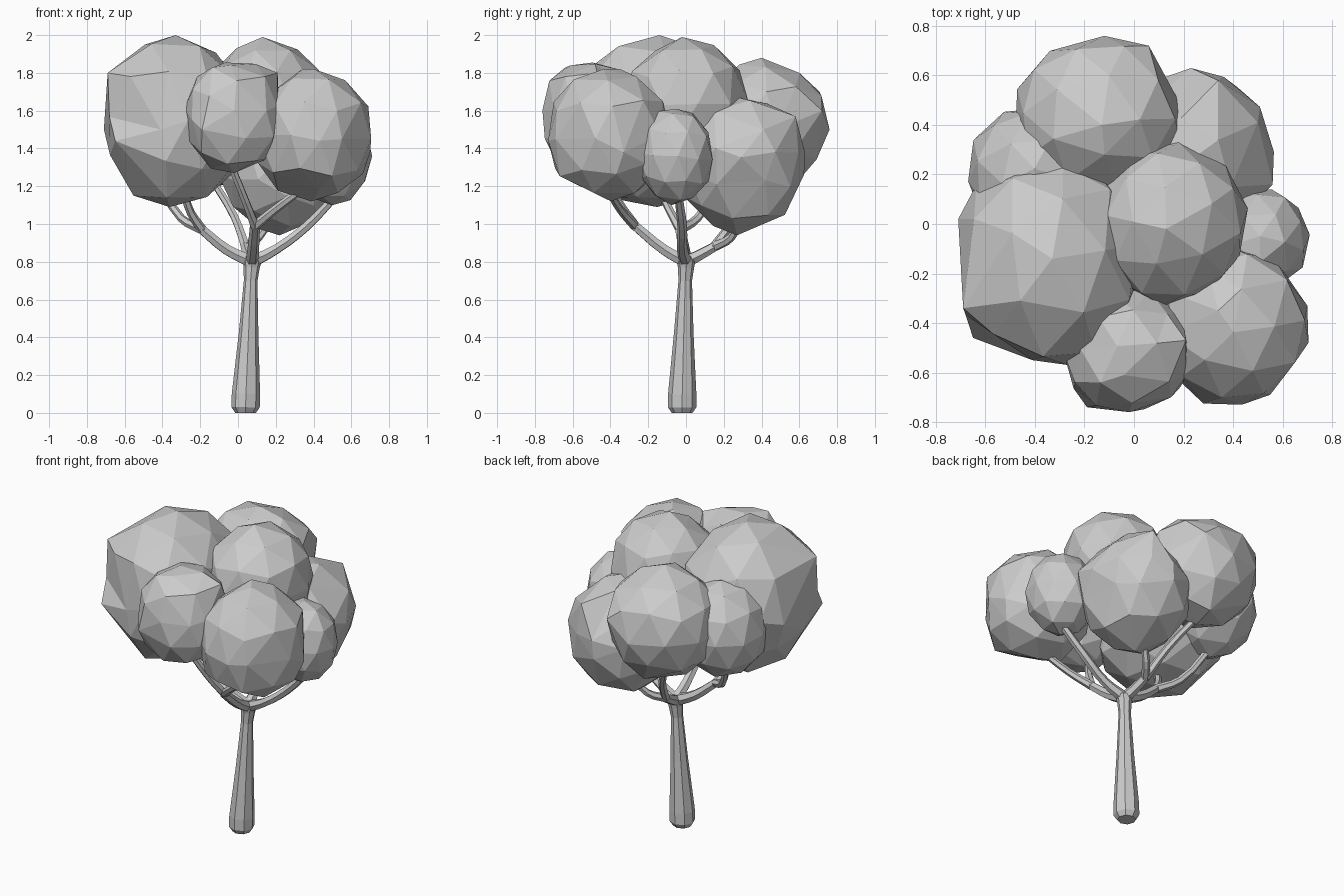
import bpy, bmesh, random
from mathutils import Euler, Vector

random.seed(11)
if "Cube" in bpy.data.objects:
    bpy.data.objects.remove(bpy.data.objects["Cube"], do_unlink=True)

# One plain grey for the whole tree
grey = bpy.data.materials.new("plain_grey")
grey.use_nodes = True
colour = (0.6, 0.6, 0.6, 1)
grey.diffuse_color = colour
grey.node_tree.nodes["Principled BSDF"].inputs["Base Color"].default_value = colour


def add_object(name, mesh):
    mesh.materials.clear()
    mesh.materials.append(grey)
    obj = bpy.data.objects.new(name, mesh)
    bpy.context.collection.objects.link(obj)


def leaf_clump(name, centre, size, fullness, tilt, corners=()):
    """Uneven faceted ball fitted to its half sizes, with a few set corners."""
    bm = bmesh.new()
    bmesh.ops.create_icosphere(bm, subdivisions=2, radius=1)
    turn = Euler((*tilt, random.uniform(0, 6))).to_matrix()
    for v in bm.verts:
        v.co = turn @ v.co
        v.co /= sum(abs(c) ** fullness for c in v.co) ** (1 / fullness)
        for axis in range(3):
            v.co[axis] += random.uniform(-.03, .03)
    for axis in range(3):
        low = min(v.co[axis] for v in bm.verts)
        high = max(v.co[axis] for v in bm.verts)
        for v in bm.verts:
            unit = (v.co[axis] - low) / (high - low) * 2 - 1
            v.co[axis] = centre[axis] + unit * size[axis]
    # Pull the nearest free point of the ball to each corner
    free = list(bm.verts)
    for corner in map(Vector, corners):
        nearest = min(free, key=lambda v: (v.co - corner).length)
        nearest.co = corner
        free.remove(nearest)
    mesh = bpy.data.meshes.new(name)
    bm.to_mesh(mesh)
    bm.free()
    add_object(name, mesh)


def limb(name, points, radii, sides_level=1, smooth_path=True):
    """Tapered faceted tube along a path."""
    curve = bpy.data.curves.new(name + "_path", "CURVE")
    curve.dimensions = "3D"
    curve.bevel_depth = 1
    curve.bevel_resolution = sides_level
    curve.use_fill_caps = True
    if smooth_path:
        spline = curve.splines.new("BEZIER")
        spline.bezier_points.add(len(points) - 1)
        spline.resolution_u = 3
        for p, co, r in zip(spline.bezier_points, points, radii):
            p.co, p.radius = co, r
            p.handle_left_type = p.handle_right_type = "AUTO"
    else:
        spline = curve.splines.new("POLY")
        spline.points.add(len(points) - 1)
        for p, co, r in zip(spline.points, points, radii):
            p.co, p.radius = (*co, 1), r
    spline.use_smooth = False
    helper = bpy.data.objects.new(name + "_path", curve)
    bpy.context.collection.objects.link(helper)
    bpy.context.view_layer.update()
    graph = bpy.context.evaluated_depsgraph_get()
    mesh = bpy.data.meshes.new_from_object(helper.evaluated_get(graph))
    bpy.data.objects.remove(helper, do_unlink=True)
    add_object(name, mesh)


# Trunk, flared at the foot and swollen at the fork
limb("trunk",
     [(.04, -.02, 0), (.04, -.02, .03), (.042, -.02, .1), (.056, -.012, .42),
      (.067, -.004, .7), (.072, 0, .77), (.075, 0, .805), (.075, 0, .83)],
     [.055, .075, .075, .052, .036, .043, .05, .03], sides_level=2, smooth_path=False)

# Branches, each from the fork of the trunk or of a larger branch
fork = (.073, 0, .8)
front_fork = (.09, -.27, .99)
left_fork = (-.19, -.03, .97)
back_fork = (.04, .15, .88)
thick, thin = [.036, .031, .027], [.026, .022, .02]
limb("front_branch", [fork, (.08, -.11, .86), front_fork], thick)
limb("front_twig", [front_fork, (.04, -.36, 1.12), (-.04, -.46, 1.32)], thin)
limb("front_side_twig", [front_fork, (.2, -.35, 1.08), (.36, -.42, 1.2)], thin)
limb("side_branch", [fork, (.2, -.02, .865), (.36, -.02, .985), (.52, -.04, 1.15)],
     [.036, .028, .026, .022])
limb("left_branch", [fork, (-.06, -.01, .865), left_fork], thick)
limb("left_twig", [left_fork, (-.25, -.08, 1.06), (-.29, -.14, 1.18)], thin)
limb("left_back_twig", [left_fork, (-.3, .06, 1.03), (-.43, .2, 1.25)], thin)
limb("back_branch", [fork, (.055, .07, .835), back_fork], thick)
limb("back_twig", [back_fork, (-.02, .27, 1.04), (-.14, .4, 1.24)], thin)
limb("back_side_twig", [back_fork, (.11, .24, .93), (.2, .31, 1.08)], thin)

# Leaf clumps: centre, half sizes, fullness, tilt and set corners
upright, leaning = (.05, -.05), (.3, .25)
leaf_clump("big_clump", (-.34, -.15, 1.545), (.37, .42, .455), 2.3, upright,
           [(-.33, -.14, 2), (-.65, -.46, 1.44), (-.69, -.34, 1.8),
            (-.41, -.55, 1.5), (-.71, .02, 1.5)])
leaf_clump("top_clump", (.15, 0, 1.65), (.31, .33, .34), 2, upright,
           [(.13, -.02, 1.99)])
leaf_clump("back_clump", (-.145, .43, 1.535), (.335, .33, .345), 2.1, upright,
           [(-.13, .4, 1.88), (-.12, .76, 1.5), (.06, .72, 1.6),
            (.19, .48, 1.5), (-.1, .6, 1.8), (-.1, .57, 1.2)])
leaf_clump("front_side_clump", (.395, -.41, 1.47), (.31, .32, .35), 2.1, upright,
           [(.34, -.35, 1.82), (.28, -.725, 1.47), (.55, -.69, 1.45),
            (.7, -.33, 1.38), (.43, -.52, 1.18)])
leaf_clump("front_clump", (-.03, -.51, 1.565), (.255, .25, .29), 2.4, leaning,
           [(-.04, -.61, 1.84), (.22, -.5, 1.55), (.21, -.47, 1.8),
            (-.19, -.74, 1.5), (.15, -.7, 1.6), (-.02, -.5, 1.27)])
leaf_clump("low_back_clump", (.23, .29, 1.31), (.335, .335, .37), 1.95, leaning,
           [(.5, .41, 1.5), (.49, .42, 1.23), (.23, .63, 1.38),
            (.34, .58, 1.57), (.22, .27, .94), (.56, .16, 1.4)])
leaf_clump("small_side_clump", (.5, -.06, 1.355), (.21, .2, .255), 2.1, upright)
leaf_clump("small_back_clump", (-.41, .2, 1.48), (.26, .27, .3), 2.1, upright)
